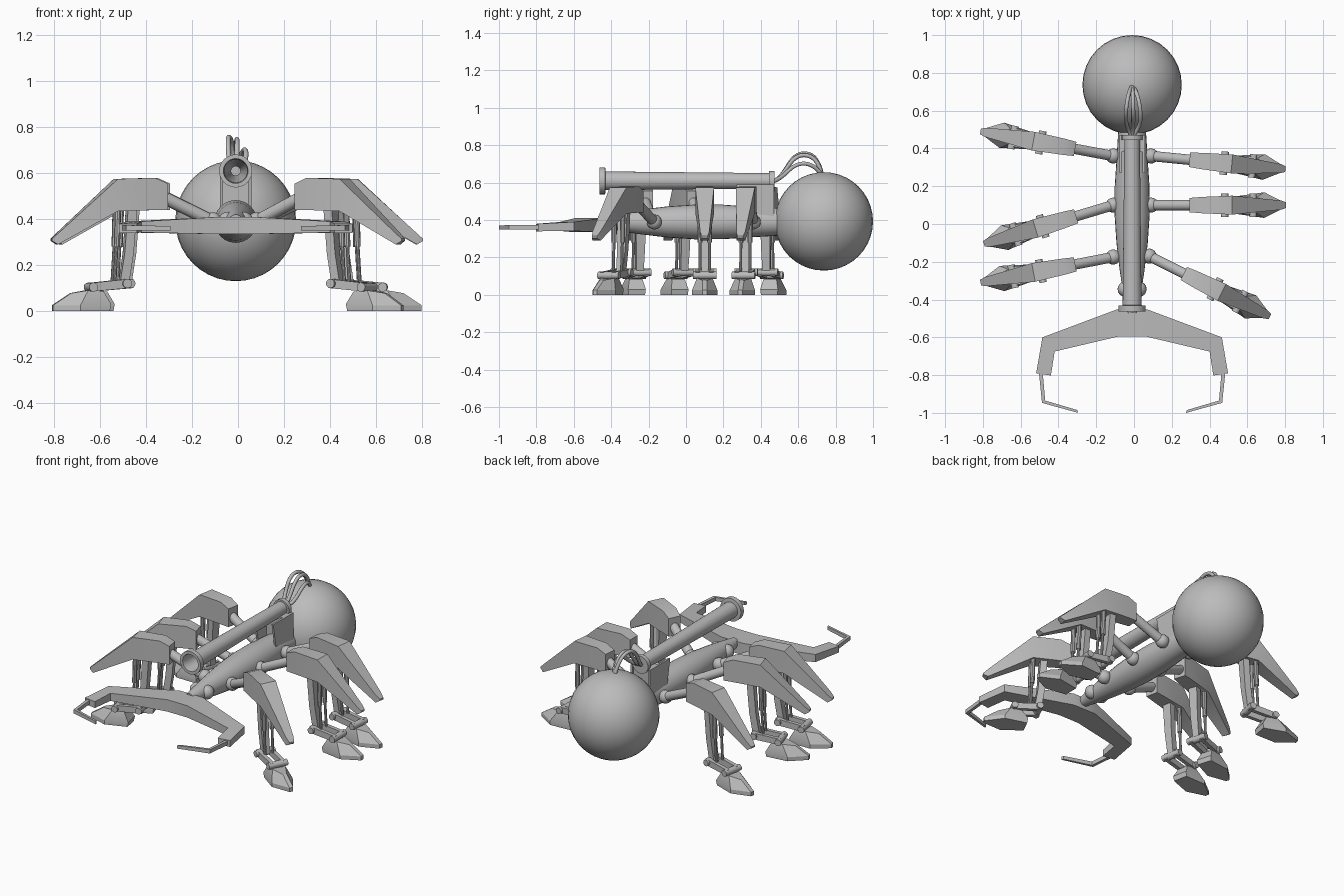
import bpy
import bmesh
import math
from mathutils import Matrix, Vector

if "Cube" in bpy.data.objects:
    bpy.data.objects.remove(bpy.data.objects["Cube"], do_unlink=True)

grey = bpy.data.materials.new("plain grey")
grey.use_nodes = True
grey.diffuse_color = (0.5, 0.5, 0.5, 1)
grey.node_tree.nodes["Principled BSDF"].inputs["Base Color"].default_value = (0.5, 0.5, 0.5, 1)

CX = -0.01   # centre line of the body
parts = []


def finish(name, bm, matrix=Matrix()):
    bmesh.ops.recalc_face_normals(bm, faces=bm.faces)
    bm.transform(matrix)
    mesh = bpy.data.meshes.new(name)
    bm.to_mesh(mesh)
    bm.free()
    mesh.materials.append(grey)
    obj = bpy.data.objects.new(name, mesh)
    bpy.context.collection.objects.link(obj)
    parts.append(obj)


def loft(name, rings, matrix=Matrix(), closed=False):
    """Skin a row of equal-sized rings, capped at the ends unless closed."""
    bm = bmesh.new()
    rows = [[bm.verts.new(p) for p in ring] for ring in rings]
    n = len(rows[0])
    pairs = list(zip(rows, rows[1:]))
    if closed:
        pairs.append((rows[-1], rows[0]))
    for a, b in pairs:
        for i in range(n):
            j = (i + 1) % n
            bm.faces.new((a[i], a[j], b[j], b[i]))
    if not closed:
        bm.faces.new(rows[0])
        bm.faces.new(rows[-1])
    finish(name, bm, matrix)


def lathe(name, profile, z, sides=24, closed=False):
    """Turn (y, radius) points about a lengthwise axis at height z."""
    turn = [2 * math.pi * i / sides for i in range(sides)]
    loft(name, [[(CX + r * math.cos(a), y, z + r * math.sin(a)) for a in turn]
                for y, r in profile], closed=closed)


def rod(name, start, end, radius, matrix=Matrix(), sides=14):
    start, end = Vector(start), Vector(end)
    axis = end - start
    bm = bmesh.new()
    place = Matrix.Translation((start + end) / 2) @ axis.to_track_quat("Z", "Y").to_matrix().to_4x4()
    bmesh.ops.create_cone(bm, cap_ends=True, segments=sides, radius1=radius,
                          radius2=radius, depth=axis.length, matrix=place)
    finish(name, bm, matrix)


def ball(name, centre, radius, matrix=Matrix(), u=16, v=10):
    bm = bmesh.new()
    bmesh.ops.create_uvsphere(bm, u_segments=u, v_segments=v, radius=radius,
                              matrix=Matrix.Translation(centre))
    finish(name, bm, matrix)


def beam(name, sections, matrix=Matrix(), y=0):
    """Rectangular sections (x, bottom, top, half width) along x."""
    loft(name, [[(x, y - w, lo), (x, y + w, lo), (x, y + w, hi), (x, y - w, hi)]
                for x, lo, hi, w in sections], matrix)


# Abdomen, body and eyes
ball("abdomen", (CX, 0.737, 0.393), 0.263, u=32, v=20)
lathe("body", [(-0.47, 0.03), (-0.38, 0.045), (-0.25, 0.065), (-0.1, 0.083), (0.05, 0.093),
               (0.2, 0.092), (0.35, 0.082), (0.5, 0.073)], 0.39)
for side in (-1, 1):
    ball("eye", (CX + side * 0.035, -0.345, 0.39), 0.042)

# Hollow cannon with muzzle and rear collar
lathe("cannon", [(0.4, 0.02), (-0.44, 0.05), (-0.462, 0.054), (-0.462, 0.072), (-0.432, 0.072),
                 (-0.43, 0.05), (0.45, 0.041), (0.45, 0.02)], 0.61, closed=True)
lathe("cannon_collar", [(0.445, 0.055), (0.472, 0.055)], 0.607)
for side in (-1, 1):
    x = CX + side * 0.062
    loft("cannon_bracket", [[(x + t, y, z) for y, z in
                             ((0.3, 0.42), (0.47, 0.42), (0.47, 0.59), (0.27, 0.59))]
                            for t in (-0.006, 0.006)])
loft("cannon_saddle", [[(CX + t, y, z) for y, z in
                        ((0.38, 0.42), (0.46, 0.42), (0.46, 0.59), (0.38, 0.59))]
                       for t in (-0.056, 0.056)])

# Hoses arching from the cannon to the abdomen
for spread, peak in ((-0.028, 0.745), (0.005, 0.735), (0.038, 0.69)):
    curve = bpy.data.curves.new("hose", "CURVE")
    curve.dimensions = "3D"
    curve.bevel_depth = 0.011
    curve.bevel_resolution = 2
    spline = curve.splines.new("NURBS")
    path = [(0, 0.46, 0.605), (spread, 0.51, 0.62), (spread * 1.3, 0.56, peak),
            (spread, 0.65, peak + 0.025), (spread * 0.5, 0.71, peak - 0.02), (0, 0.73, 0.63)]
    spline.points.add(len(path) - 1)
    for point, (x, y, z) in zip(spline.points, path):
        point.co = (CX + x, y, z, 1)
    spline.use_endpoint_u = True
    spline.order_u = 4
    curve.materials.append(grey)
    bpy.context.collection.objects.link(bpy.data.objects.new("hose", curve))

# Mandibles: inner edge, outer edge, bottom and top of each section
jaw = [((0.07, -0.595), (0.08, -0.452), 0.335, 0.41),
       ((0.41, -0.675), (0.475, -0.6), 0.342, 0.39),
       ((0.43, -0.802), (0.508, -0.79), 0.34, 0.38)]
feeler = [((0.473, -0.79), (0.493, -0.79), 0.35, 0.374),
          ((0.46, -0.935), (0.477, -0.947), 0.35, 0.374),
          ((0.29, -0.985), (0.285, -1.0), 0.35, 0.37)]


def strip(sections, side):
    return [[(CX + side * a[0], a[1], lo), (CX + side * b[0], b[1], lo),
             (CX + side * b[0], b[1], hi), (CX + side * a[0], a[1], hi)]
            for a, b, lo, hi in sections]


loft("mandibles", strip(jaw, -1)[::-1] + strip(jaw, 1))
for side in (-1, 1):
    loft("mandible_tip", strip(feeler, side))


def leg(hip, tip):
    """One leg, built outward along its own x axis from the hip."""
    angle = math.atan2(tip[1] - hip[1], tip[0] - hip[0])
    m = Matrix.Translation((hip[0], hip[1], 0)) @ Matrix.Rotation(angle, 4, "Z")
    ball("hip_joint", (0, 0, 0.39), 0.04, m)
    rod("upper_arm", (0, 0, 0.39), (0.25, 0, 0.51), 0.028, m)
    # Armoured thigh plate
    beam("leg_armour", [(0.205, 0.44, 0.555, 0.038), (0.265, 0.44, 0.58, 0.043),
                        (0.43, 0.435, 0.575, 0.05), (0.69, 0.29, 0.338, 0.024),
                        (0.715, 0.305, 0.315, 0.015)], m)
    # Shin strut with two thin pistons
    loft("shin", [[(x - 0.02, -w, z), (x + 0.02, -w, z), (x + 0.02, w, z), (x - 0.02, w, z)]
                  for x, z, w in ((0.36, 0.45, 0.028), (0.375, 0.25, 0.024), (0.395, 0.12, 0.02))], m)
    for y in (-0.025, 0.025):
        rod("piston_sleeve", (0.425, y, 0.45), (0.43, y, 0.28), 0.014, m, 10)
        rod("piston_rod", (0.43, y, 0.3), (0.44, y, 0.13), 0.008, m, 10)
    # Ankle bars and pins
    for y in (-0.036, 0.036):
        beam("ankle_bar", [(0.375, 0.1, 0.14, 0.012), (0.55, 0.085, 0.122, 0.012)], m, y)
    for x, z in ((0.39, 0.12), (0.54, 0.104)):
        rod("ankle_pin", (x, -0.062, z), (x, 0.062, z), 0.02, m)
    # Pointed foot
    loft("foot", [[(0.465, -0.045, 0), (0.6, -0.068, 0), (0.71, -0.012, 0),
                   (0.71, 0.012, 0), (0.6, 0.068, 0), (0.465, 0.045, 0)],
                  [(0.46, -0.048, 0.03), (0.6, -0.068, 0.025), (0.71, -0.012, 0.025),
                   (0.71, 0.012, 0.025), (0.6, 0.068, 0.025), (0.46, 0.048, 0.03)],
                  [(0.49, -0.035, 0.085), (0.56, -0.042, 0.09), (0.63, -0.012, 0.078),
                   (0.63, 0.012, 0.078), (0.56, 0.042, 0.09), (0.49, 0.035, 0.085)]], m)


for hip, tip in (((0.09, 0.36), (0.805, 0.29)), ((0.09, 0.1), (0.8, 0.1)),
                 ((0.08, -0.17), (0.73, -0.495)), ((-0.11, 0.36), (-0.81, 0.49)),
                 ((-0.11, 0.1), (-0.81, -0.11)), ((-0.11, -0.175), (-0.81, -0.31))):
    leg(hip, tip)

# Smooth the round parts while keeping hard edges
bpy.ops.object.select_all(action="DESELECT")
for obj in parts:
    obj.select_set(True)
bpy.context.view_layer.objects.active = parts[0]
bpy.ops.object.shade_smooth_by_angle(angle=math.radians(28))
